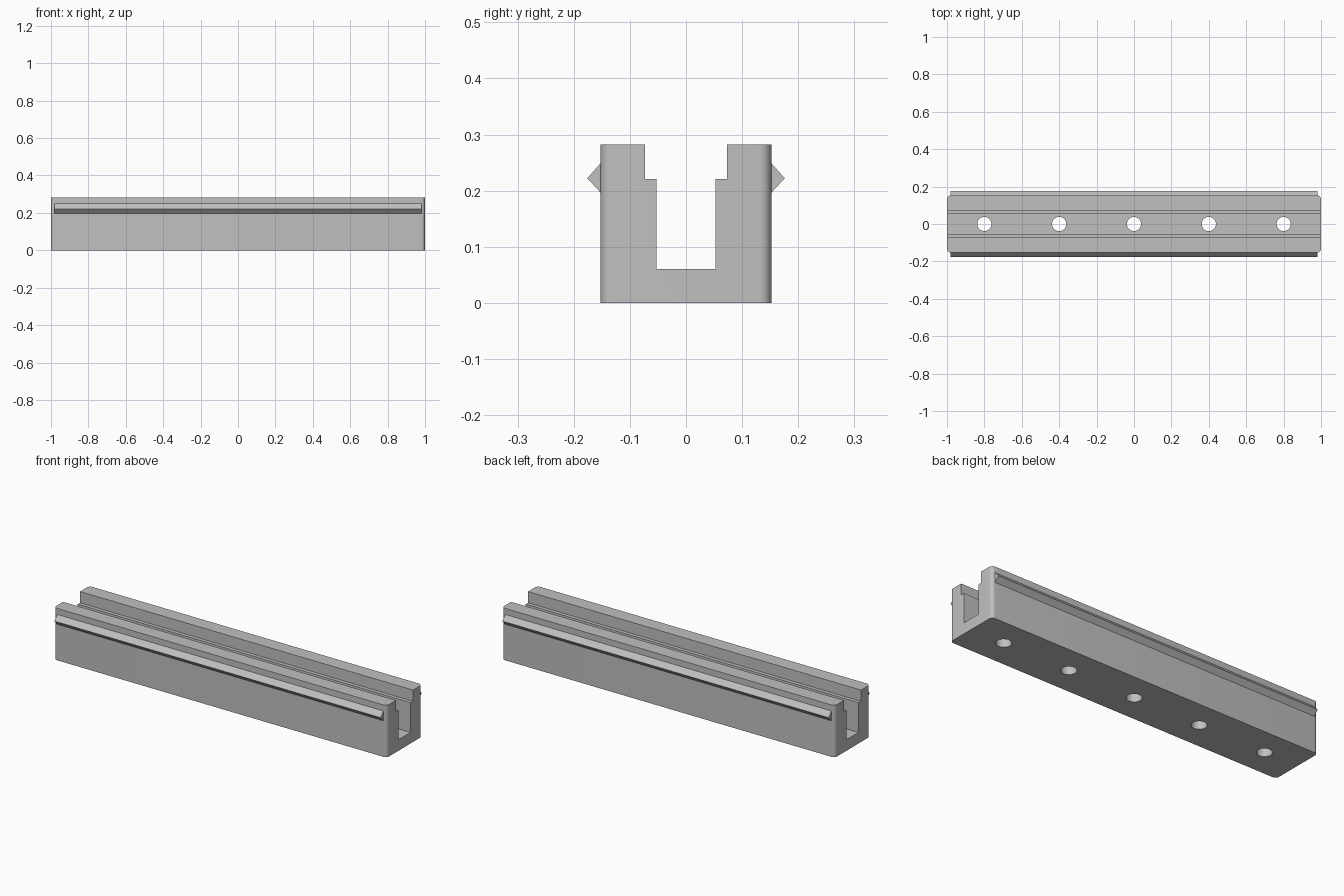
import bpy, bmesh
from mathutils import Vector

cube = bpy.data.objects.get("Cube")
if cube:
    bpy.data.objects.remove(cube, do_unlink=True)

HALF_LEN, HALF_WIDTH, HEIGHT, FLOOR = 1.0, 0.152, 0.282, 0.06
CORNER = 0.02

grey = bpy.data.materials.new("light grey")
grey.use_nodes = True
colour = (0.53, 0.53, 0.53, 1)
grey.diffuse_color = colour
grey.node_tree.nodes["Principled BSDF"].inputs["Base Color"].default_value = colour


def extrude_profile(name, points, half_len, bevel_corners=False):
    """Extrude a closed (y, z) profile along x."""
    bm = bmesh.new()
    face = bm.faces.new([bm.verts.new((-half_len, y, z)) for y, z in points])
    grown = bmesh.ops.extrude_face_region(bm, geom=[face], use_keep_orig=True)
    moved = [v for v in grown["geom"] if isinstance(v, bmesh.types.BMVert)]
    bmesh.ops.translate(bm, verts=moved, vec=Vector((2 * half_len, 0, 0)))
    bmesh.ops.recalc_face_normals(bm, faces=bm.faces)
    if bevel_corners:
        corners = [e for e in bm.edges
                   if all(abs(abs(v.co.y) - HALF_WIDTH) < 1e-4 for v in e.verts)
                   and abs(e.verts[0].co.z - e.verts[1].co.z) > HEIGHT / 2]
        bmesh.ops.bevel(bm, geom=corners, offset=CORNER, segments=8,
                        profile=0.5, affect='EDGES')
    mesh = bpy.data.meshes.new(name)
    bm.to_mesh(mesh)
    bm.free()
    mesh.materials.append(grey)
    obj = bpy.data.objects.new(name, mesh)
    bpy.context.collection.objects.link(obj)
    return obj


def activate(obj):
    bpy.ops.object.select_all(action='DESELECT')
    obj.select_set(True)
    bpy.context.view_layer.objects.active = obj


# Channel body: stepped slot with rounded vertical corners
half = [(HALF_WIDTH, 0), (HALF_WIDTH, HEIGHT), (0.073, HEIGHT),
        (0.073, 0.221), (0.053, 0.221), (0.053, FLOOR)]
channel = extrude_profile("channel_body",
                          half + [(-y, z) for y, z in reversed(half)],
                          HALF_LEN, bevel_corners=True)

# Row of screw holes through the floor
bm = bmesh.new()
for i in range(-2, 3):
    made = bmesh.ops.create_cone(bm, cap_ends=True, segments=32, radius1=0.038,
                                 radius2=0.038, depth=0.2)
    bmesh.ops.translate(bm, verts=made["verts"], vec=Vector((i * 0.4, 0, 0.03)))
cut_mesh = bpy.data.meshes.new("hole_cutter")
bm.to_mesh(cut_mesh)
bm.free()
cut_mesh.materials.append(grey)
cutter = bpy.data.objects.new("hole_cutter", cut_mesh)
cutter.hide_render = True
bpy.context.collection.objects.link(cutter)
cut = channel.modifiers.new("holes", 'BOOLEAN')
cut.operation = 'DIFFERENCE'
cut.solver = 'EXACT'
cut.object = cutter
activate(channel)
bpy.ops.object.modifier_apply(modifier=cut.name)
bpy.data.objects.remove(cutter, do_unlink=True)
bpy.ops.object.shade_smooth_by_angle(angle=0.5)

# Pointed ribs along both sides
for name, side in (("front_rib", -1), ("back_rib", 1)):
    extrude_profile(name, [(side * HALF_WIDTH, 0.196), (side * 0.176, 0.222),
                           (side * HALF_WIDTH, 0.249)], HALF_LEN - CORNER)
